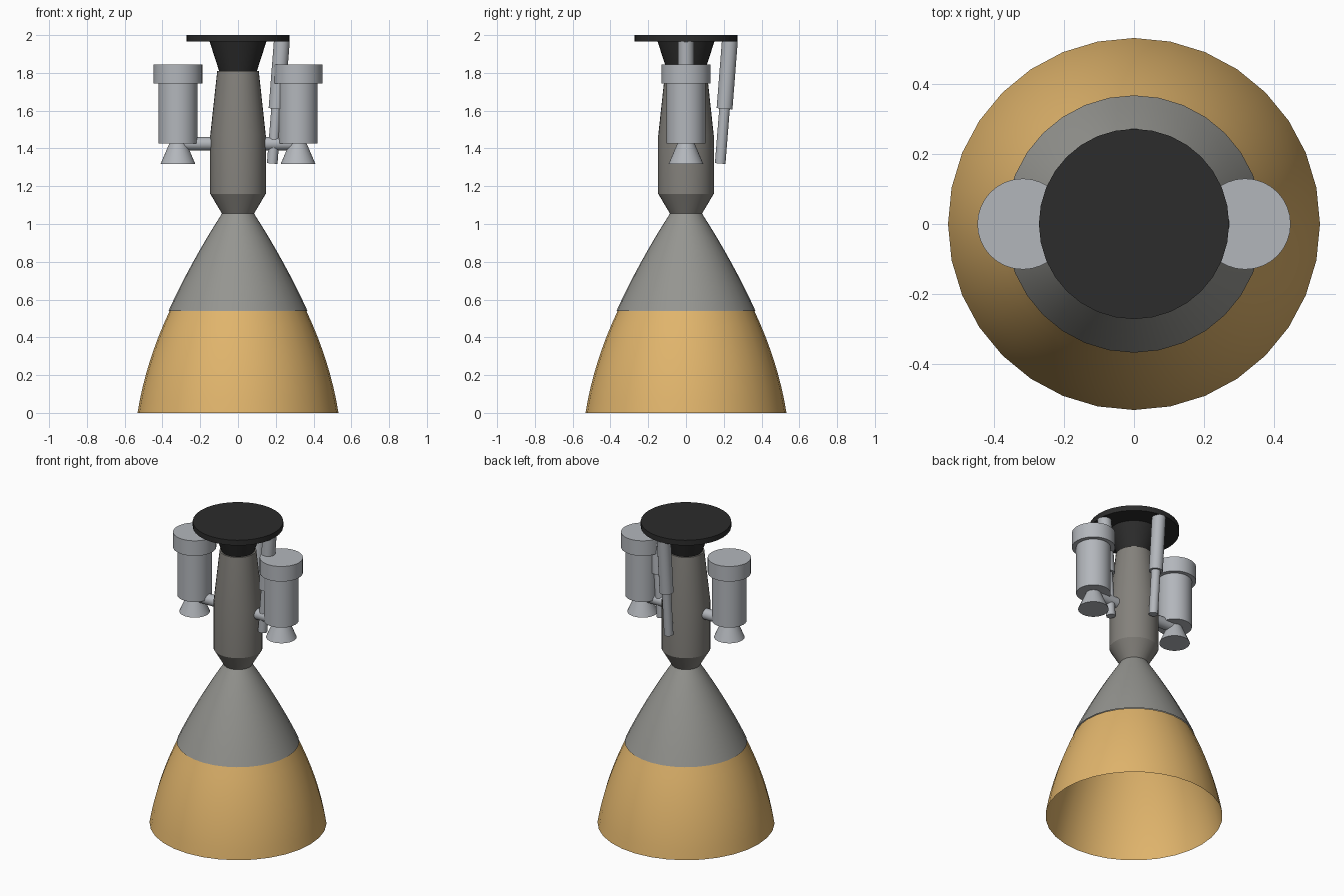
import bpy, bmesh
from math import sin, cos, pi, radians
from mathutils import Vector

cube = bpy.data.objects.get("Cube")
if cube:
    bpy.data.objects.remove(cube, do_unlink=True)


def material(name, rgb):
    mat = bpy.data.materials.new(name)
    mat.use_nodes = True
    colour = (*rgb, 1.0)
    mat.diffuse_color = colour
    mat.node_tree.nodes["Principled BSDF"].inputs["Base Color"].default_value = colour
    return mat


GOLD = material("gold", (0.75, 0.46, 0.15))
GREY = material("nozzle grey", (0.30, 0.30, 0.28))
DARK_GREY = material("chamber grey", (0.23, 0.22, 0.20))
SILVER = material("silver", (0.45, 0.47, 0.50))
BLACK = material("black", (0.025, 0.025, 0.025))


def lathe(name, profile, mat, start=(0, 0, 0), axis=(0, 0, 1), caps=True, sides=32):
    """Spin (radius, distance) pairs around an axis from a start point."""
    turn = Vector((0, 0, 1)).rotation_difference(Vector(axis))
    bm = bmesh.new()
    rings = []
    for radius, dist in profile:
        ring = []
        for i in range(sides):
            a = 2 * pi * i / sides
            p = Vector((radius * cos(a), radius * sin(a), dist))
            ring.append(bm.verts.new(turn @ p + Vector(start)))
        rings.append(ring)
    for low, high in zip(rings, rings[1:]):
        for i in range(sides):
            j = (i + 1) % sides
            bm.faces.new((low[i], low[j], high[j], high[i]))
    if caps:
        bm.faces.new(rings[0][::-1])
        bm.faces.new(rings[-1])
    mesh = bpy.data.meshes.new(name)
    bm.to_mesh(mesh)
    bm.free()
    mesh.materials.append(mat)
    obj = bpy.data.objects.new(name, mesh)
    bpy.context.collection.objects.link(obj)
    bpy.ops.object.select_all(action="DESELECT")
    obj.select_set(True)
    bpy.context.view_layer.objects.active = obj
    bpy.ops.object.shade_smooth_by_angle(angle=radians(25))
    return obj


def rod(name, a, b, radius, mat):
    a, b = Vector(a), Vector(b)
    return lathe(name, [(radius, 0), (radius, (b - a).length)], mat, a, b - a)


def bell(r0, z0, r1, z1, bulge, steps=8):
    """Gently curved wall between two radii."""
    points = []
    for i in range(steps + 1):
        t = i / steps
        points.append((r0 + (r1 - r0) * t + 4 * bulge * t * (1 - t), z0 + (z1 - z0) * t))
    return points


# Open bell nozzle
lathe("nozzle_skirt", bell(0.532, 0, 0.362, 0.54, 0.021), GOLD, caps=False)
lathe("nozzle_upper", bell(0.368, 0.54, 0.085, 1.055, 0.012), GREY, caps=False)

# Combustion chamber and mount
lathe("chamber", [(0.085, 1.055), (0.147, 1.16), (0.147, 1.47), (0.11, 1.81)], DARK_GREY)
lathe("mount_cone", [(0.1, 1.81), (0.15, 1.965)], BLACK)
lathe("mount_plate", [(0.272, 1.965), (0.272, 2.0)], BLACK)

# Turbine canisters with exhausts and connecting pipes
for side, x in (("left", 0.318), ("right", -0.318)):
    at = (x, 0, 0)
    lathe(side + "_canister", [(0.104, 1.427), (0.104, 1.745)], SILVER, at)
    lathe(side + "_canister_cap", [(0.13, 1.745), (0.13, 1.845)], SILVER, at)
    lathe(side + "_exhaust", [(0.092, 1.318), (0.045, 1.427)], SILVER, at)
    rod(side + "_pipe", (0, 0, 1.425), (x, 0, 1.425), 0.035, SILVER)

# Telescoping steering struts, one beside and one behind the chamber
for place, d in (("left", Vector((1, 0, 0))), ("back", Vector((0, 1, 0)))):
    top, joint, end = (d * r + Vector((0, 0, z)) for r, z in
                       ((0.232, 1.968), (0.204, 1.61), (0.181, 1.32)))
    rod(place + "_strut_sleeve", joint, top, 0.042, SILVER)
    rod(place + "_strut_piston", end, joint, 0.028, SILVER)
